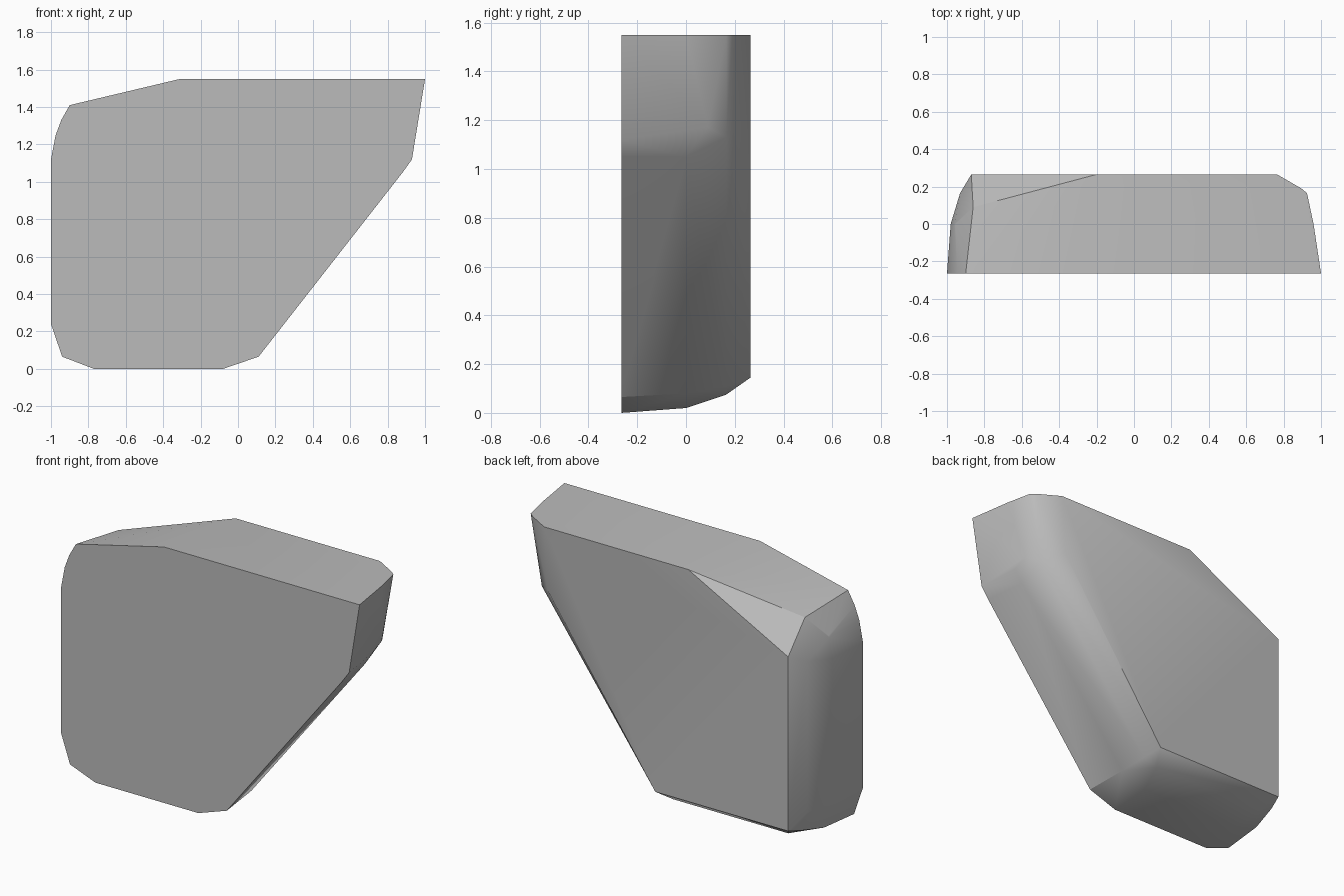
import bpy, bmesh
from math import radians

cube = bpy.data.objects.get("Cube")
if cube:
    bpy.data.objects.remove(cube, do_unlink=True)

# Plain grey stone colour
GREY = (0.5, 0.5, 0.5, 1)
stone = bpy.data.materials.new("stone_grey")
stone.use_nodes = True
stone.diffuse_color = GREY
stone.node_tree.nodes["Principled BSDF"].inputs["Base Color"].default_value = GREY

# Outlines (x, z) of the block at each depth, front to back
FRONT, BACK = -0.265, 0.265
outlines = {
    FRONT: [(-1, .24), (-1, 1.12), (-.975, 1.25), (-.945, 1.33), (-.9, 1.41),
            (-.31, 1.55), (1, 1.55), (.93, 1.12), (.88, 1.05), (.11, .065),
            (-.08, 0), (-.77, 0), (-.94, .065)],
    0: [(-.98, .24), (-.98, 1.12), (-.955, 1.25), (-.96, 1.24),
        (.96, 1.55), (.9, 1.13), (.85, 1.05), (.09, .08),
        (-.08, .02), (-.76, .02), (-.925, .08)],
    .09: [(-.86, 1.37), (.9, 1.17)],
    .165: [(-.93, .24), (-.93, 1.15), (.925, 1.55), (.85, 1.13),
           (.06, .11), (-.03, .075), (-.8, .075), (-.9, .12)],
    .19: [(.895, 1.55)],
    BACK: [(-.87, .145), (-.87, 1.2), (-.2, 1.55), (.765, 1.55),
           (.74, 1.17), (.02, .145)],
}

# Convex stone wrapped around the outlines
bm = bmesh.new()
for y, outline in outlines.items():
    for x, z in outline:
        bm.verts.new((x, y, z))
hull = bmesh.ops.convex_hull(bm, input=bm.verts[:])
loose = {g for g in hull["geom_interior"] + hull["geom_unused"]
         if isinstance(g, bmesh.types.BMVert)}
bmesh.ops.delete(bm, geom=list(loose), context="VERTS")
bmesh.ops.dissolve_limit(bm, angle_limit=radians(1), verts=bm.verts[:], edges=bm.edges[:])
bmesh.ops.recalc_face_normals(bm, faces=bm.faces[:])

mesh = bpy.data.meshes.new("stone_block")
bm.to_mesh(mesh)
bm.free()
mesh.materials.append(stone)
block = bpy.data.objects.new("stone_block", mesh)
bpy.context.collection.objects.link(block)

# Soft shading on the worn edges, crisp on the main ones
bpy.ops.object.select_all(action="DESELECT")
block.select_set(True)
bpy.context.view_layer.objects.active = block
bpy.ops.object.shade_smooth_by_angle(angle=radians(32))
